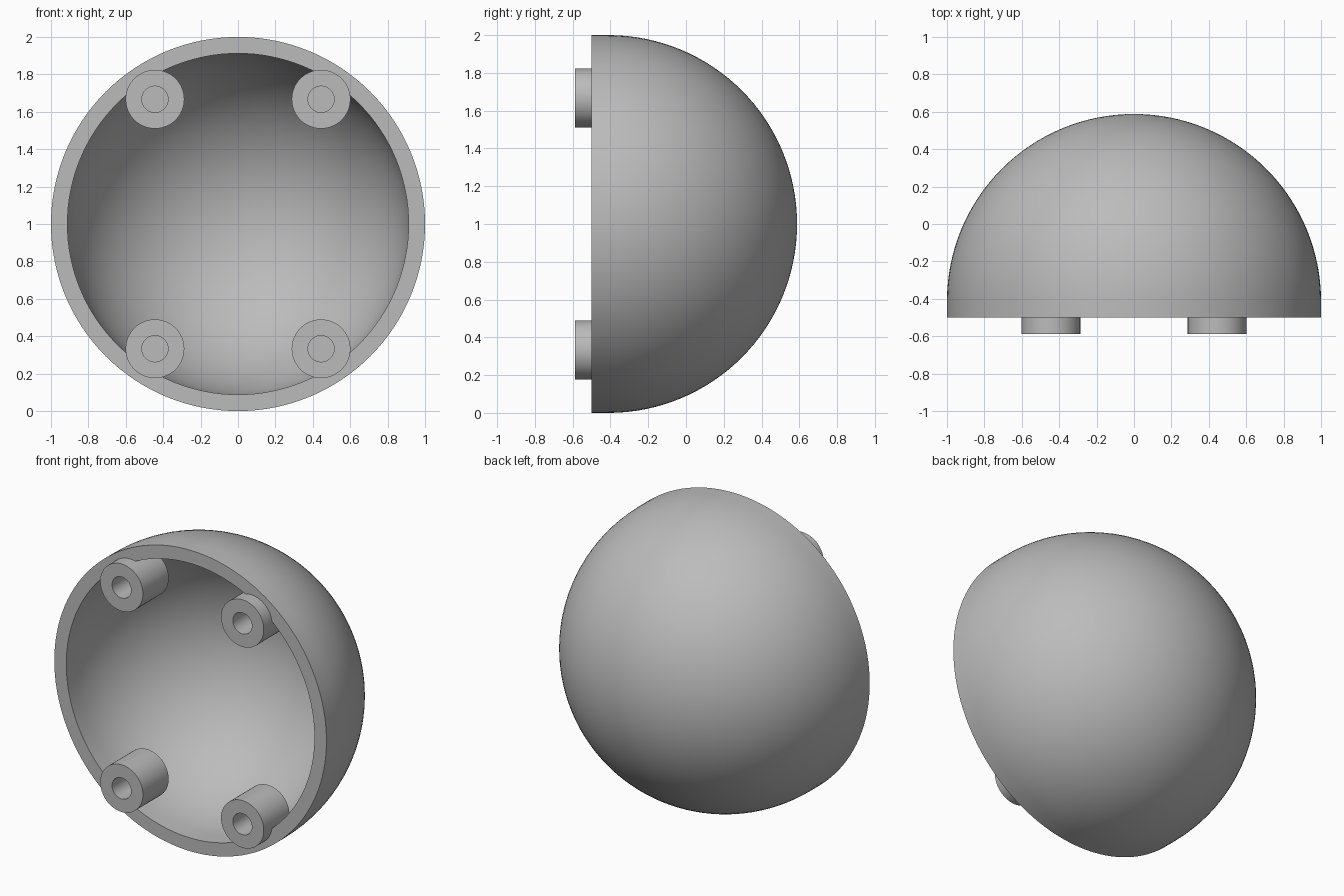
import bpy, bmesh, math
from mathutils import Vector

cube = bpy.data.objects.get("Cube")
if cube:
    bpy.data.objects.remove(cube)

grey = bpy.data.materials.new("plain grey")
grey.use_nodes = True
colour = (0.5, 0.5, 0.5, 1)
grey.diffuse_color = colour
grey.node_tree.nodes["Principled BSDF"].inputs["Base Color"].default_value = colour


def lathe(name, profile, steps, location):
    """Spin a (radius, y) profile around the y axis."""
    bm = bmesh.new()
    verts = [bm.verts.new((r, y, 0)) for r, y in profile]
    edges = [bm.edges.new(pair) for pair in zip(verts, verts[1:])]
    bmesh.ops.spin(bm, geom=verts + edges, cent=(0, 0, 0), axis=(0, 1, 0),
                   angle=math.tau, steps=steps, use_duplicate=False)
    bmesh.ops.remove_doubles(bm, verts=bm.verts, dist=0.0005)
    bmesh.ops.recalc_face_normals(bm, faces=bm.faces)
    mesh = bpy.data.meshes.new(name)
    bm.to_mesh(mesh)
    bm.free()
    mesh.materials.append(grey)
    obj = bpy.data.objects.new(name, mesh)
    bpy.context.collection.objects.link(obj)
    obj.location = location
    bpy.ops.object.select_all(action="DESELECT")
    obj.select_set(True)
    bpy.context.view_layer.objects.active = obj
    bpy.ops.object.shade_smooth_by_angle(angle=math.radians(30))
    return obj


def quarter_arc(radius, count=32):
    """Points from the pole to the equator of a dome."""
    angles = [math.pi / 2 * i / count for i in range(count + 1)]
    return [(radius * math.sin(a), radius * math.cos(a)) for a in angles]


# Hollow dome with a short straight skirt and a flat rim
OUTER, INNER, SKIRT = 1.0, 0.912, 0.088
dome_profile = (quarter_arc(OUTER) + [(OUTER, -SKIRT), (INNER, -SKIRT)]
                + quarter_arc(INNER)[::-1])
lathe("dome_shell", dome_profile, 128, Vector((0, -0.412, 1)))

# Four screw bosses with blind holes, standing proud of the rim
LENGTH, DEPTH, RADIUS, HOLE = 0.27, 0.22, 0.157, 0.07
boss_profile = [(0, DEPTH), (HOLE, DEPTH), (HOLE, 0), (RADIUS, 0),
                (RADIUS, LENGTH), (0, LENGTH)]
for side, sx in (("left", 1), ("right", -1)):
    for level, sz in (("upper", 1), ("lower", -1)):
        lathe(f"{level}_{side}_boss", boss_profile, 64,
              Vector((sx * 0.444, -0.588, 1 + sz * 0.667)))
